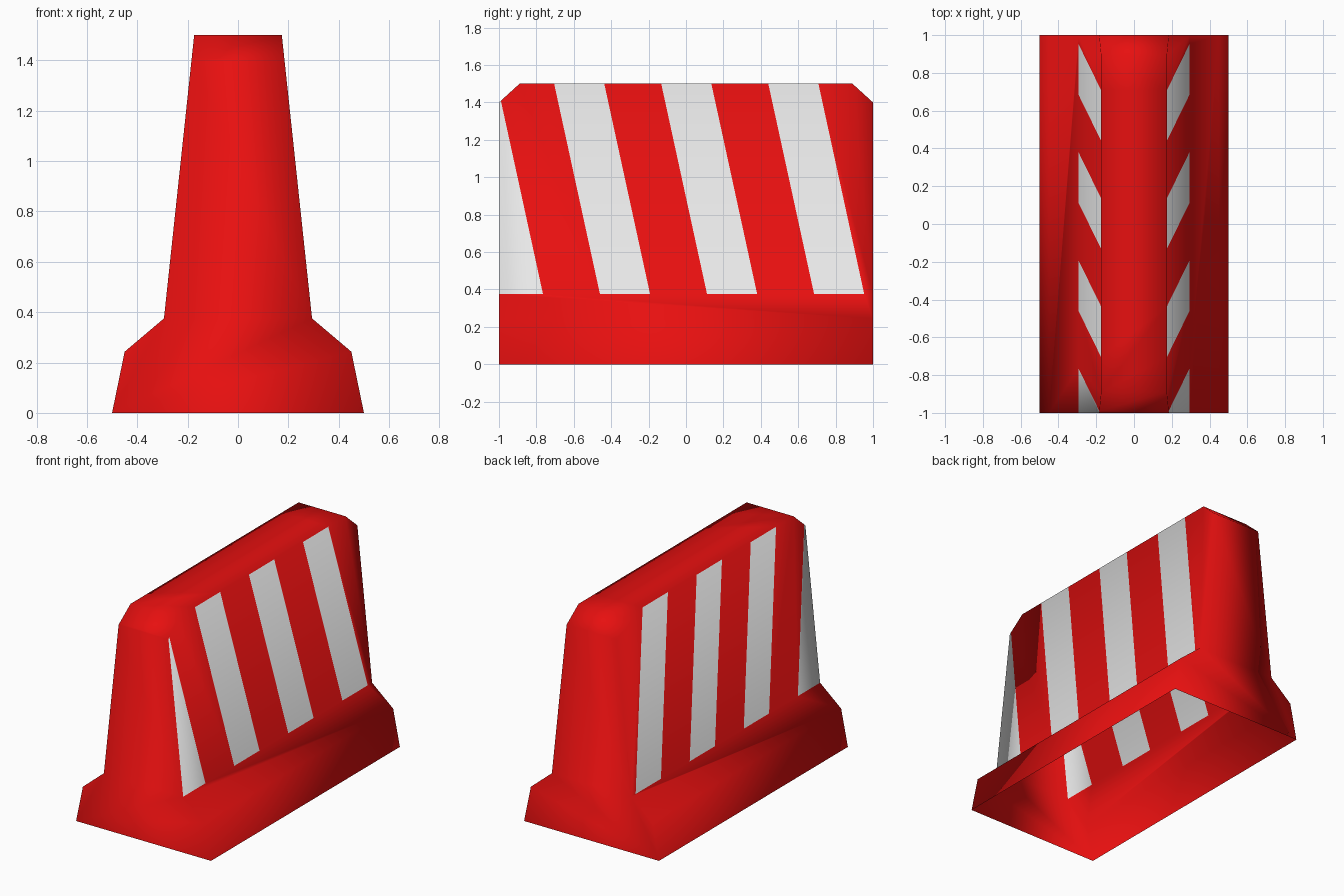
import bpy, bmesh
from mathutils import Vector

if "Cube" in bpy.data.objects:
    bpy.data.objects.remove(bpy.data.objects["Cube"])


def material(name, colour):
    m = bpy.data.materials.new(name)
    m.diffuse_color = (*colour, 1)
    m.use_nodes = True
    m.node_tree.nodes["Principled BSDF"].inputs["Base Color"].default_value = m.diffuse_color
    return m


# Barrier body: symmetric profile (x, z) extruded along y
half = [(0.5, 0), (0.45, 0.243), (0.294, 0.375), (0.174, 1.5)]
profile = half + [(-x, z) for x, z in reversed(half)]
bm = bmesh.new()
front = bm.faces.new([bm.verts.new((x, -1, z)) for x, z in profile])
ext = bmesh.ops.extrude_face_region(bm, geom=[front], use_keep_orig=True)
bmesh.ops.translate(bm, vec=(0, 2, 0),
                    verts=[g for g in ext["geom"] if isinstance(g, bmesh.types.BMVert)])

# Sloped corners at both top ends
for s in (-1, 1):
    cut = bmesh.ops.bisect_plane(bm, geom=bm.verts[:] + bm.edges[:] + bm.faces[:],
                                 plane_co=(0, s, 1.4), plane_no=(0, s * 0.1, 0.11),
                                 clear_outer=True)
    edges = [g for g in cut["geom_cut"] if isinstance(g, bmesh.types.BMEdge)]
    bmesh.ops.edgeloop_fill(bm, edges=edges)
bmesh.ops.recalc_face_normals(bm, faces=bm.faces[:])

# Open underside
bm.normal_update()
bottom = [f for f in bm.faces if f.normal.z < -0.9]
bmesh.ops.delete(bm, geom=bottom, context='FACES_ONLY')


def walls():
    bm.normal_update()
    return [f for f in bm.faces
            if abs(f.normal.x) > 0.9 and f.calc_center_median().z > 0.38]


# Slanted stripes cut into both upper side walls
START, PITCH, WIDTH, SLANT = -0.705, 0.5725, 0.268, 0.245 / 1.125
for k in range(-1, 3):
    for offset in (0, WIDTH):
        faces = walls()
        geom = faces + list({e for f in faces for e in f.edges}) \
            + list({v for f in faces for v in f.verts})
        bmesh.ops.bisect_plane(bm, geom=geom, dist=1e-5,
                               plane_co=(0, START + k * PITCH + offset, 1.5),
                               plane_no=Vector((0, 1, SLANT)).normalized())
for f in walls():
    c = f.calc_center_median()
    y_top = c.y - SLANT * (1.5 - c.z)
    if (y_top - START) % PITCH < WIDTH:
        f.material_index = 1

for f in bm.faces:
    f.smooth = True
mesh = bpy.data.meshes.new("road_barrier")
bm.to_mesh(mesh)
bm.free()
mesh.materials.append(material("red plastic", (0.8, 0.005, 0.005)))
mesh.materials.append(material("white stripe", (0.8, 0.8, 0.8)))
bpy.context.collection.objects.link(bpy.data.objects.new("road_barrier", mesh))
